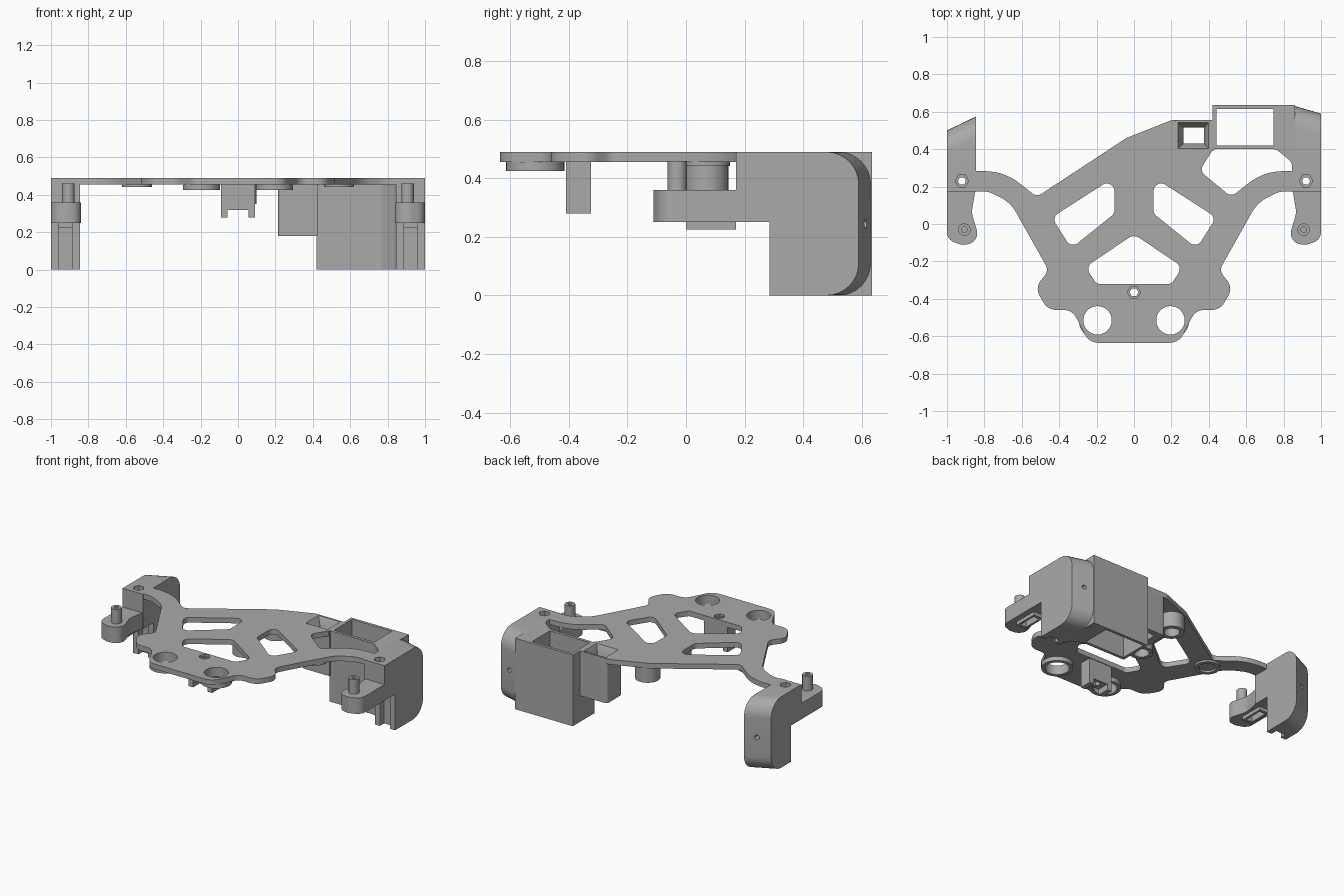
import bpy, bmesh, math
from mathutils import Vector

if "Cube" in bpy.data.objects:
    bpy.data.objects.remove(bpy.data.objects["Cube"])

GREY = (0.4, 0.4, 0.4, 1)
mat = bpy.data.materials.new("plain grey")
mat.use_nodes = True
mat.diffuse_color = GREY
mat.node_tree.nodes["Principled BSDF"].inputs["Base Color"].default_value = GREY


def rounded(corners, steps=8):
    """Polygon whose corners (x, y, radius) are replaced by arcs."""
    out, n = [], len(corners)
    for i, c in enumerate(corners):
        p = Vector(c[:2])
        r = c[2] if len(c) > 2 else 0
        if not r:
            out.append(p)
            continue
        u = (Vector(corners[i - 1][:2]) - p).normalized()
        v = (Vector(corners[(i + 1) % n][:2]) - p).normalized()
        half = u.angle(v) / 2
        mid = p + (u + v).normalized() * r / math.sin(half)
        t = r / math.tan(half)
        a, b = p + u * t - mid, p + v * t - mid
        sweep = a.angle_signed(b)
        for k in range(steps + 1):
            ang = math.atan2(a.y, a.x) - sweep * k / steps
            out.append(mid + Vector((math.cos(ang), math.sin(ang))) * r)
    return out


def circle(x, y, r, n=32):
    return [Vector((x + r * math.cos(math.tau * k / n), y + r * math.sin(math.tau * k / n))) for k in range(n)]


def rect(x0, x1, y0, y1):
    return [(x0, y0), (x1, y0), (x1, y1), (x0, y1)]


def prism(name, pts, lo, hi, axis="z", top=None):
    """Extrude a profile from lo to hi; top gives another profile for the hi end."""
    place = {"z": lambda p, h: (p[0], p[1], h),
             "x": lambda p, h: (h, p[0], p[1]),
             "y": lambda p, h: (p[0], h, p[1])}[axis]
    bm = bmesh.new()
    a = [bm.verts.new(place(p, lo)) for p in pts]
    b = [bm.verts.new(place(p, hi)) for p in (top or pts)]
    bm.faces.new(a[::-1])
    bm.faces.new(b)
    n = len(a)
    for i in range(n):
        bm.faces.new((a[i], a[(i + 1) % n], b[(i + 1) % n], b[i]))
    bmesh.ops.recalc_face_normals(bm, faces=bm.faces)
    mesh = bpy.data.meshes.new(name)
    bm.to_mesh(mesh)
    bm.free()
    mesh.materials.append(mat)
    ob = bpy.data.objects.new(name, mesh)
    bpy.context.scene.collection.objects.link(ob)
    return ob


def cut(ob, cutters):
    """Subtract the cutters, bake the result and delete them."""
    for c in cutters:
        c.hide_render = True
        m = ob.modifiers.new("cut", "BOOLEAN")
        m.operation, m.solver, m.object = "DIFFERENCE", "EXACT", c
    bpy.context.view_layer.update()
    baked = bpy.data.meshes.new_from_object(ob.evaluated_get(bpy.context.evaluated_depsgraph_get()))
    ob.modifiers.clear()
    ob.data = baked
    for c in cutters:
        bpy.data.objects.remove(c)
    return ob


BASE, TOP = 0.455, 0.49
mirror = lambda pts: [(-p[0],) + tuple(p[1:]) for p in pts][::-1]

# main plate: right half of the front edge is mirrored, the back edge is lopsided
front = [(0.24, -0.635, 0.08), (0.33, -0.46, 0.07), (0.46, -0.46, 0.08), (0.53, -0.34, 0.07),
         (0.455, -0.25, 0.05), (0.66, 0.115, 0.2), (0.78, 0.175, 0.15), (0.9, 0.175),
         (0.9, 0.285), (0.69, 0.28, 0.3), (0.52, 0.145, 0.04)]
back = [(0.35, 0.285, 0.04), (0.43, 0.41), (0.43, 0.555), (0.2, 0.555, 0.03), (-0.04, 0.46, 0.05)]
plate = prism("main_plate", rounded(front + back + mirror(front)), BASE, TOP)

slot = [(-0.105, 0.25, 0.04), (-0.105, 0.055, 0.04), (-0.335, -0.13, 0.04), (-0.44, 0.035, 0.04)]
middle = [(0, -0.055, 0.05), (-0.26, -0.23, 0.04), (-0.2, -0.32, 0.03),
          (0.2, -0.32, 0.03), (0.26, -0.23, 0.04)]
holes = [rounded(slot), rounded(mirror(slot)), rounded(middle), circle(0, -0.365, 0.024, 6),
         circle(-0.195, -0.515, 0.076), circle(0.195, -0.515, 0.076)]
cut(plate, [prism("cutter", h, 0.4, 0.6) for h in holes]
    + [prism("cutter", circle(0, -0.365, 0.036, 6), 0.475, 0.6)])


def tube(name, x, y, r, bore, low):
    ob = prism(name, circle(x, y, r), low, BASE + 0.001)
    return cut(ob, [prism("cutter", circle(x, y, bore), low - 0.1, BASE + 0.1)])


# tubes and rims under the plate
tube("centre_tube", 0, 0.07, 0.075, 0.05, 0.35)
tube("back_tube", 0.02, 0.39, 0.08, 0.05, 0.35)
for side, sx in (("left", 1), ("right", -1)):
    tube(side + "_hole_rim", sx * 0.195, -0.515, 0.1, 0.076, 0.425)
    tube(side + "_small_rim", sx * 0.54, 0.07, 0.08, 0.055, 0.442)

# notched block under the front of the plate
block = prism("front_block", rect(-0.09, 0.09, -0.41, -0.325), 0.28, BASE + 0.001)
cut(block, [prism("cutter", rect(-0.055, 0.055, -0.5, -0.2), 0.2, 0.32),
            prism("cutter", circle(0, -0.365, 0.024, 6), 0.2, 0.6)])

# square funnel beside the big box
funnel = prism("funnel_box", rounded([(0.215, 0.39, 0.02), (0.425, 0.39), (0.425, 0.555), (0.215, 0.555, 0.02)]),
               0.18, TOP)
inner = rect(0.265, 0.375, 0.43, 0.515)
cut(funnel, [prism("cutter", inner, 0.1, 0.45),
             prism("cutter", inner, 0.44, 0.495, top=rect(0.232, 0.402, 0.402, 0.545))])
cut(plate, [prism("cutter", rect(0.22, 0.422, 0.395, 0.55), 0.4, 0.6)])

# big open box joined to the left pod
box = prism("big_box", rounded([(0.42, 0.4), (0.76, 0.4, 0.05), (0.845, 0.33, 0.05), (0.845, 0.285),
                                (0.86, 0.285), (0.86, 0.635), (0.42, 0.635)]), 0, TOP)
cut(box, [prism("cutter", rect(0.44, 0.745, 0.42, 0.615), -0.1, 0.6)])


def pod(side, sx, y_in, y_out):
    """Side pod: body with a slanted rounded back, a shelf in front and a peg."""
    def profile(yb):
        return rounded([(0.285, 0), (yb, 0, 0.11), (yb, TOP, 0.11), (0.17, TOP), (0.17, 0.25), (0.285, 0.25)])

    def band(x0, x1, *span):
        return rect(*sorted((sx * x0, sx * x1)), *span)

    body = prism(side + "_pod", profile(y_in), sx * 0.845, sx * 1, "x", top=profile(y_out))
    cut(body, [prism("cutter", band(0.885, 0.96, 0.2, 0.33), -0.1, 0.225),
               prism("cutter", circle(sx * 0.92, 0.245, 0.015, 16), 0.4, 0.8, "y"),
               prism("cutter", circle(sx * 0.92, 0.23, 0.036, 6), 0.45, 0.6),
               prism("cutter", circle(sx * 0.92, 0.23, 0.02, 16), 0.2, 0.6)])
    cut(plate, [prism("cutter", band(0.85, 1.1, 0.1, 0.4), 0.4, 0.6)])

    nose = [(0.85, 0.171), (0.868, 0.06, 0.1), (0.82, -0.1, 0.06), (0.92, -0.112, 0.05),
            (1, -0.085, 0.06), (1, 0.171)]
    shelf = prism(side + "_shelf", rounded([(sx * p[0],) + p[1:] for p in nose]), 0.25, 0.36)
    boss = prism(side + "_shelf_boss", band(0.885, 0.96, 0, 0.17), 0.225, 0.251)
    for ob in (shelf, boss):
        cut(ob, [prism("cutter", band(0.9, 0.945, 0.02, 0.15), 0.2, 0.3)])
    peg = prism(side + "_peg", circle(sx * 0.907, -0.03, 0.033), 0.359, 0.46)
    cut(peg, [prism("cutter", circle(sx * 0.907, -0.03, 0.015, 16), 0.38, 0.6)])


pod("left", 1, 0.635, 0.59)
pod("right", -1, 0.575, 0.5)

# smooth the round walls, keep the edges crisp
bpy.ops.object.select_all(action="DESELECT")
for ob in bpy.context.scene.objects:
    if ob.type == "MESH" and mat.name in ob.data.materials:
        ob.select_set(True)
        bpy.context.view_layer.objects.active = ob
bpy.ops.object.shade_smooth_by_angle(angle=math.radians(30))
